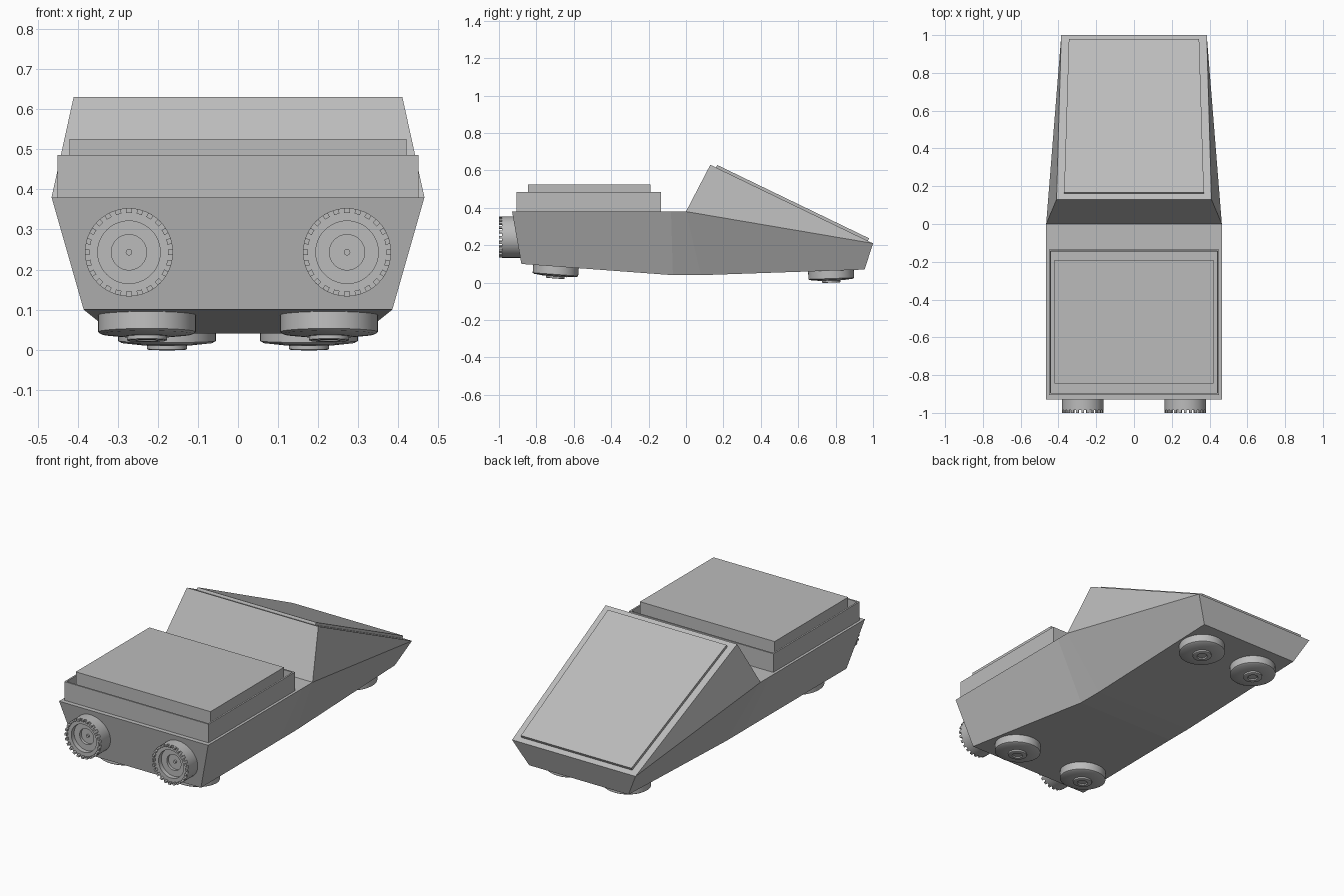
import bpy, bmesh, math
from mathutils import Vector, Matrix

if "Cube" in bpy.data.objects:
    bpy.data.objects.remove(bpy.data.objects["Cube"])

grey = bpy.data.materials.new("plain grey")
grey.diffuse_color = (0.5, 0.5, 0.5, 1)
grey.use_nodes = True
grey.node_tree.nodes["Principled BSDF"].inputs["Base Color"].default_value = grey.diffuse_color


def finish(name, bm, smooth=False):
    bmesh.ops.recalc_face_normals(bm, faces=bm.faces)
    me = bpy.data.meshes.new(name)
    bm.to_mesh(me)
    bm.free()
    me.materials.append(grey)
    ob = bpy.data.objects.new(name, me)
    bpy.context.collection.objects.link(ob)
    if smooth:
        bpy.ops.object.select_all(action='DESELECT')
        ob.select_set(True)
        bpy.context.view_layer.objects.active = ob
        bpy.ops.object.shade_smooth_by_angle(angle=math.radians(30))
    return ob


def add_box(bm, lo, hi, matrix=Matrix()):
    lo, hi = Vector(lo), Vector(hi)
    size = Matrix.Diagonal((*(hi - lo), 1))
    return bmesh.ops.create_cube(bm, size=1, matrix=matrix @ Matrix.Translation((lo + hi) / 2) @ size)["verts"]


def lathe(bm, profile, matrix, n=48):
    """Closed solid of revolution around local z; profile runs from axis to axis."""
    rings = []
    for r, h in profile:
        if r == 0:
            rings.append([bm.verts.new(matrix @ Vector((0, 0, h)))] * n)
        else:
            rings.append([bm.verts.new(matrix @ Vector((r * math.cos(a), r * math.sin(a), h)))
                          for a in (2 * math.pi * i / n for i in range(n))])
    for a, b in zip(rings, rings[1:]):
        for i in range(n):
            j = (i + 1) % n
            bm.faces.new(list(dict.fromkeys((a[i], a[j], b[j], b[i]))))


# Hull with wedge-shaped rear cabin: right-side corners, mirrored to the left
pts = {"T0": (.465, -.93, .38), "Ta": (.465, -.08, .38), "T1": (.465, 0, .38),
       "T2": (.385, 1.0, .21), "R": (.41, .13, .63),
       "B0": (.385, -.88, .10), "B1": (.31, -.07, .04), "B2": (.31, .08, .04), "B3": (.31, .955, .07)}
bm = bmesh.new()
right = {k: bm.verts.new(p) for k, p in pts.items()}
left = {k: bm.verts.new((-p[0], p[1], p[2])) for k, p in pts.items()}
for side in (right, left):
    for f in ("T0 B0 B1 Ta", "Ta B1 B2 T1", "T1 B2 B3 T2", "T1 T2 R"):
        bm.faces.new([side[k] for k in f.split()])
loop = "T0 Ta T1 R T2 B3 B2 B1 B0".split()
for a, b in zip(loop, loop[1:] + loop[:1]):
    bm.faces.new((right[a], right[b], left[b], left[a]))
finish("hull", bm)

# Raised panel on the sloping rear
slope_top, slope_end = Vector((0, .13, .63)), Vector((0, 1.0, .21))
along = slope_end - slope_top
normal = Vector((0, -along.z, along.y)).normalized()
bm = bmesh.new()
layers = []
for h in (-.005, .015):
    layers.append([bm.verts.new(slope_top + along * t + normal * h + Vector((x, 0, 0)))
                   for t, x in ((.035, -.37), (.035, .37), (.968, .345), (.968, -.345))])
bm.faces.new(layers[0])
bm.faces.new(layers[1])
for i in range(4):
    j = (i + 1) % 4
    bm.faces.new((layers[0][i], layers[0][j], layers[1][j], layers[1][i]))
finish("rear_panel", bm)

# Front tray with a rim, and the lid block standing in it
bm = bmesh.new()
add_box(bm, (-.45, -.905, .37), (.45, -.135, .485))
top = max(bm.faces, key=lambda f: f.calc_center_median().z)
for width in (.013, .0005):
    bmesh.ops.inset_individual(bm, faces=[top], thickness=width)
bmesh.ops.translate(bm, verts=top.verts, vec=(0, 0, -.05))
finish("front_tray", bm)
bm = bmesh.new()
add_box(bm, (-.42, -.845, .40), (.42, -.19, .525))
finish("front_lid", bm)

# Headlights: dished drums with a toothed rim
lamp = [(0, 0), (.11, 0), (.11, .115), (.078, .115), (.078, .09), (.044, .09),
        (.044, .075), (.008, .075), (.008, .085), (0, .085)]
for name, x in (("left_headlight", -.272), ("right_headlight", .272)):
    bm = bmesh.new()
    m = Matrix.Translation((x, -.87, .243)) @ Matrix.Rotation(math.pi / 2, 4, 'X')
    lathe(bm, lamp, m)
    for i in range(24):
        add_box(bm, (.098, -.007, .112), (.1098, .007, .13),
                m @ Matrix.Rotation(2 * math.pi * i / 24, 4, 'Z'))
    finish(name, bm, True)

# Hover pads, tilted to sit flush on the underside
pad = [(0, -.01), (.122, -.01), (.122, .042), (.114, .047), (.06, .053), (.05, .053), (.05, .062),
       (.046, .064), (.028, .064), (.024, .058), (0, .058)]
for row, x, y, z, down in (("front", .227, -.695, .086, (0, -.06, -.81)),
                           ("rear", .177, .775, .064, (0, .03, -.875))):
    for side, s in (("left", -1), ("right", 1)):
        bm = bmesh.new()
        m = Matrix.Translation((s * x, y, z)) @ Vector(down).to_track_quat('Z', 'Y').to_matrix().to_4x4()
        lathe(bm, pad, m)
        finish(f"{row}_{side}_pad", bm, True)
